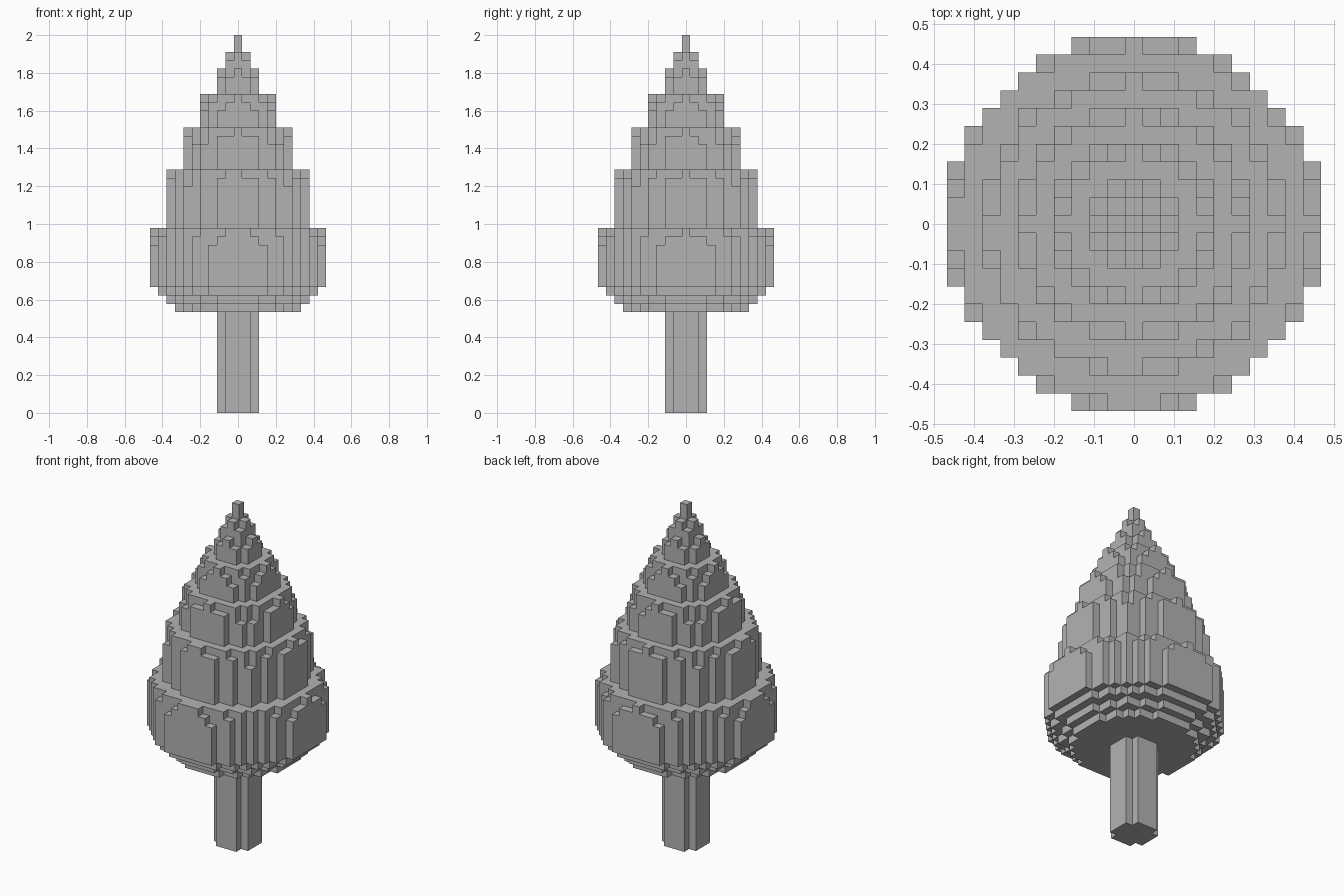
import bpy
import bmesh
import math
from mathutils import Vector

cube = bpy.data.objects.get("Cube")
if cube:
    bpy.data.objects.remove(cube, do_unlink=True)

UNIT = 2 / 45      # edge of one block
LEAN = 0.03        # slight offset that makes the worn rims uneven

grey = bpy.data.materials.new("plain grey")
grey.use_nodes = True
COLOUR = (0.45, 0.45, 0.45, 1)
grey.diffuse_color = COLOUR
grey.node_tree.nodes["Principled BSDF"].inputs["Base Color"].default_value = COLOUR


def disc_blocks(radius, bottom, top, worn):
    """Blocks of a round stack; the outermost columns may be worn down."""
    blocks = set()
    for x in range(-radius, radius + 1):
        for y in range(-radius, radius + 1):
            if math.hypot(x, y) > radius + 0.5:
                continue
            drop = 0
            if worn:
                excess = math.hypot(x + LEAN, y + LEAN) - radius
                drop = max(0, math.ceil(3.1 * excess - 0.1))
                drop = min(drop, top - bottom - 1)
            blocks.update((x, y, z) for z in range(bottom, top - drop))
    return blocks


# Part name, radius, bottom layer, top layer, worn rim
PARTS = [
    ("trunk", 2, 0, 12, False),
    ("foliage_base_step_1", 7, 12, 13, False),
    ("foliage_base_step_2", 8, 13, 14, False),
    ("foliage_base_step_3", 9, 14, 15, False),
    ("foliage_tier_1", 10, 15, 22, True),
    ("foliage_tier_2", 8, 22, 29, True),
    ("foliage_tier_3", 6, 29, 34, True),
    ("foliage_tier_4", 4, 34, 38, True),
    ("foliage_tier_5", 2, 38, 41, True),
    ("foliage_tier_6", 1, 41, 43, True),
    ("treetop", 0, 43, 45, False),
]

stacks = {name: disc_blocks(*spec) for name, *spec in PARTS}
solid = set().union(*stacks.values())


def build_blocks(name, blocks):
    """Mesh of the block faces that are exposed on the whole tree."""
    bm = bmesh.new()
    corners = {}

    def corner(point):
        key = tuple(round(2 * c) for c in point)
        if key not in corners:
            lifted = point + Vector((0, 0, 0.5))
            corners[key] = bm.verts.new(lifted * UNIT)
        return corners[key]

    for block in sorted(blocks):
        centre = Vector(block)
        for axis in range(3):
            for sign in (-1, 1):
                normal = Vector((0, 0, 0))
                normal[axis] = sign
                if tuple(int(c) for c in centre + normal) in solid:
                    continue
                side = Vector((0, 0, 0))
                side[(axis + 1) % 3] = 1
                up = normal.cross(side)
                bm.faces.new([corner(centre + (normal + a * side + b * up) / 2)
                              for a, b in ((-1, -1), (1, -1), (1, 1), (-1, 1))])
    mesh = bpy.data.meshes.new(name)
    bm.to_mesh(mesh)
    bm.free()
    mesh.materials.append(grey)
    bpy.context.collection.objects.link(bpy.data.objects.new(name, mesh))


for part_name, part_blocks in stacks.items():
    build_blocks(part_name, part_blocks)
